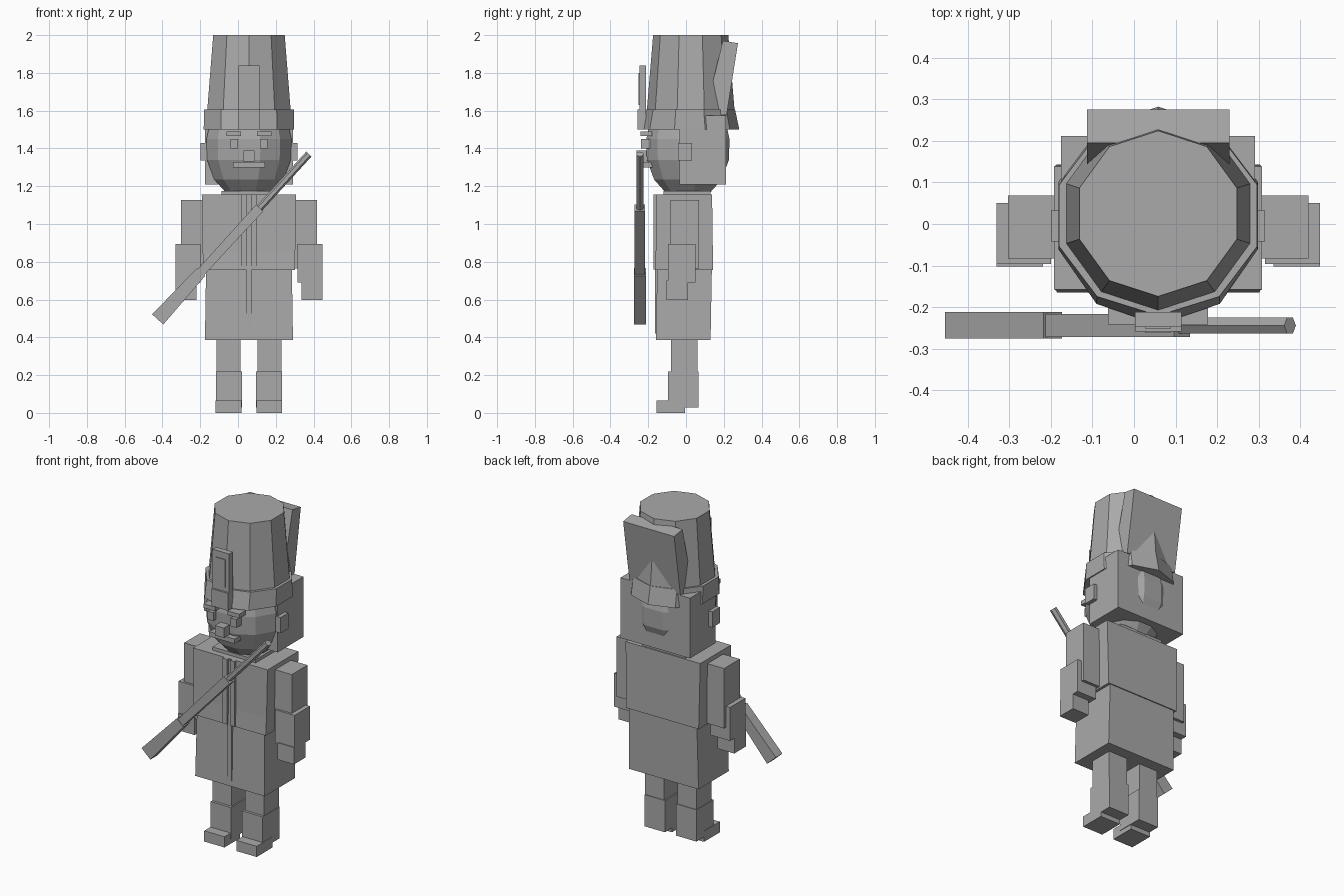
import bpy, bmesh, math
from mathutils import Vector, Matrix

if "Cube" in bpy.data.objects:
    bpy.data.objects.remove(bpy.data.objects["Cube"])

CX = 0.058  # body centre line
grey = bpy.data.materials.new("plain_grey")
grey.diffuse_color = (0.4, 0.4, 0.4, 1)
grey.use_nodes = True
grey.node_tree.nodes["Principled BSDF"].inputs["Base Color"].default_value = grey.diffuse_color


def finish(name, bm):
    bmesh.ops.recalc_face_normals(bm, faces=bm.faces)
    me = bpy.data.meshes.new(name)
    bm.to_mesh(me)
    bm.free()
    me.materials.append(grey)
    ob = bpy.data.objects.new(name, me)
    bpy.context.collection.objects.link(ob)
    return ob


def loft(name, rings):
    """Closed solid skinned through rings of points."""
    bm = bmesh.new()
    vs = [[bm.verts.new(p) for p in r] for r in rings]
    n = len(vs[0])
    for a, b in zip(vs, vs[1:]):
        for i in range(n):
            bm.faces.new((a[i], a[(i + 1) % n], b[(i + 1) % n], b[i]))
    bm.faces.new(vs[0][::-1])
    bm.faces.new(vs[-1])
    return finish(name, bm)


def rect(x0, x1, y0, y1, z):
    return [(x0, y0, z), (x1, y0, z), (x1, y1, z), (x0, y1, z)]


def box(name, x0, x1, y0, y1, z0, z1):
    return loft(name, [rect(x0, x1, y0, y1, z0), rect(x0, x1, y0, y1, z1)])


def pair(name, a, b, *yz):
    """Box mirrored about the centre line; a..b measured outwards."""
    box(name + "_left", CX - b, CX - a, *yz)
    box(name + "_right", CX + a, CX + b, *yz)


def lathe(name, cy, profile, n=10, turn=0.0):
    rings = []
    for rx, ry, z in profile:
        ang = [2 * math.pi * i / n - math.pi / 2 + turn for i in range(n)]
        rings.append([(CX + rx * math.cos(t), cy + ry * math.sin(t), z) for t in ang])
    return loft(name, rings)


# Tall hat with band, front plume and hanging bag
lathe("hat", 0.025, [(0.234, 0.234, 1.58), (0.199, 0.199, 2.0)])
lathe("hat_band", 0.02, [(0.252, 0.262, 1.5), (0.25, 0.24, 1.605)])
box("plume", CX - 0.056, CX + 0.056, -0.247, -0.212, 1.6, 1.84)
box("plume_inset", CX - 0.03, CX + 0.03, -0.252, -0.24, 1.63, 1.8)
box("plume_base", CX - 0.056, CX + 0.056, -0.258, -0.212, 1.5, 1.605)
side = [(0.195, 1.97), (0.143, 1.757), (0.18, 1.577), (0.215, 1.577), (0.275, 1.957)]
loft("hat_bag", [[(CX + s * 0.171, y, z) for y, z in side] for s in (-1, 1)])

# Head, hair block and face
lathe("head", 0.01, [(0.13, 0.125, 1.17), (0.19, 0.185, 1.235), (0.23, 0.225, 1.34),
                     (0.233, 0.228, 1.45), (0.215, 0.21, 1.53)], 12, math.pi / 12)
box("hair", CX - 0.233, CX + 0.233, -0.035, 0.212, 1.21, 1.575)
pair("ear", 0.22, 0.257, -0.042, 0.032, 1.335, 1.43)
pair("eye", 0.058, 0.098, -0.237, -0.19, 1.4, 1.45)
pair("brow", 0.042, 0.12, -0.242, -0.18, 1.465, 1.49)
box("nose", CX - 0.03, CX + 0.03, -0.262, -0.19, 1.33, 1.39)
box("moustache", CX - 0.085, CX + 0.085, -0.237, -0.16, 1.3, 1.328)

# Coat
box("collar", CX - 0.145, CX + 0.145, -0.12, 0.13, 1.15, 1.175)
loft("coat_top", [rect(CX - 0.243, CX + 0.243, -0.165, 0.143, 0.757),
                  rect(CX - 0.245, CX + 0.245, -0.16, 0.142, 0.86),
                  rect(CX - 0.25, CX + 0.25, -0.157, 0.138, 1.155)])
loft("coat_skirt", [rect(CX - 0.233, CX + 0.233, -0.16, 0.13, 0.385),
                    rect(CX - 0.227, CX + 0.227, -0.152, 0.137, 0.77)])
pair("chest_braid", 0.01, 0.04, -0.172, -0.15, 0.76, 1.155)
box("skirt_seam", CX - 0.014, CX + 0.014, -0.165, -0.14, 0.42, 0.76)

# Arms
pair("upper_arm", 0.245, 0.361, -0.083, 0.068, 0.765, 1.128)
pair("forearm", 0.257, 0.389, -0.096, 0.05, 0.69, 0.893)
pair("hand", 0.277, 0.389, -0.102, 0.01, 0.598, 0.7)

# Legs and boots
pair("leg", 0.045, 0.172, -0.08, 0.062, 0.2, 0.4)
pair("boot", 0.037, 0.174, -0.096, 0.066, 0.028, 0.22)
pair("foot", 0.04, 0.176, -0.155, -0.005, 0.0, 0.065)

# Rifle held diagonally across the chest
start, end = Vector((-0.425, 0, 0.495)), Vector((0.375, 0, 1.37))
axis = (end - start).normalized()
across = Vector((axis.z, 0, -axis.x))


def rifle_part(name, t0, t1, w0, w1, y0, y1, n=4):
    rings = []
    for t, w in ((t0, w0), (t1, w1)):
        c = start + axis * t
        if n == 4:
            pts = [(-w, y0), (w, y0), (w, y1), (-w, y1)]
        else:
            m, h = (y0 + y1) / 2, (y1 - y0) / 2
            pts = [(w * math.cos(i * math.tau / n), m + h * math.sin(i * math.tau / n))
                   for i in range(n)]
        rings.append([c + across * a + Vector((0, y, 0)) for a, y in pts])
    loft(name, rings)


length = (end - start).length
rifle_part("rifle_stock", 0, 0.34, 0.04, 0.03, -0.275, -0.212)
rifle_part("rifle_body", 0.32, 0.8, 0.023, 0.026, -0.272, -0.216)
rifle_part("rifle_barrel", 0.76, length, 0.019, 0.019, -0.266, -0.222, 6)
